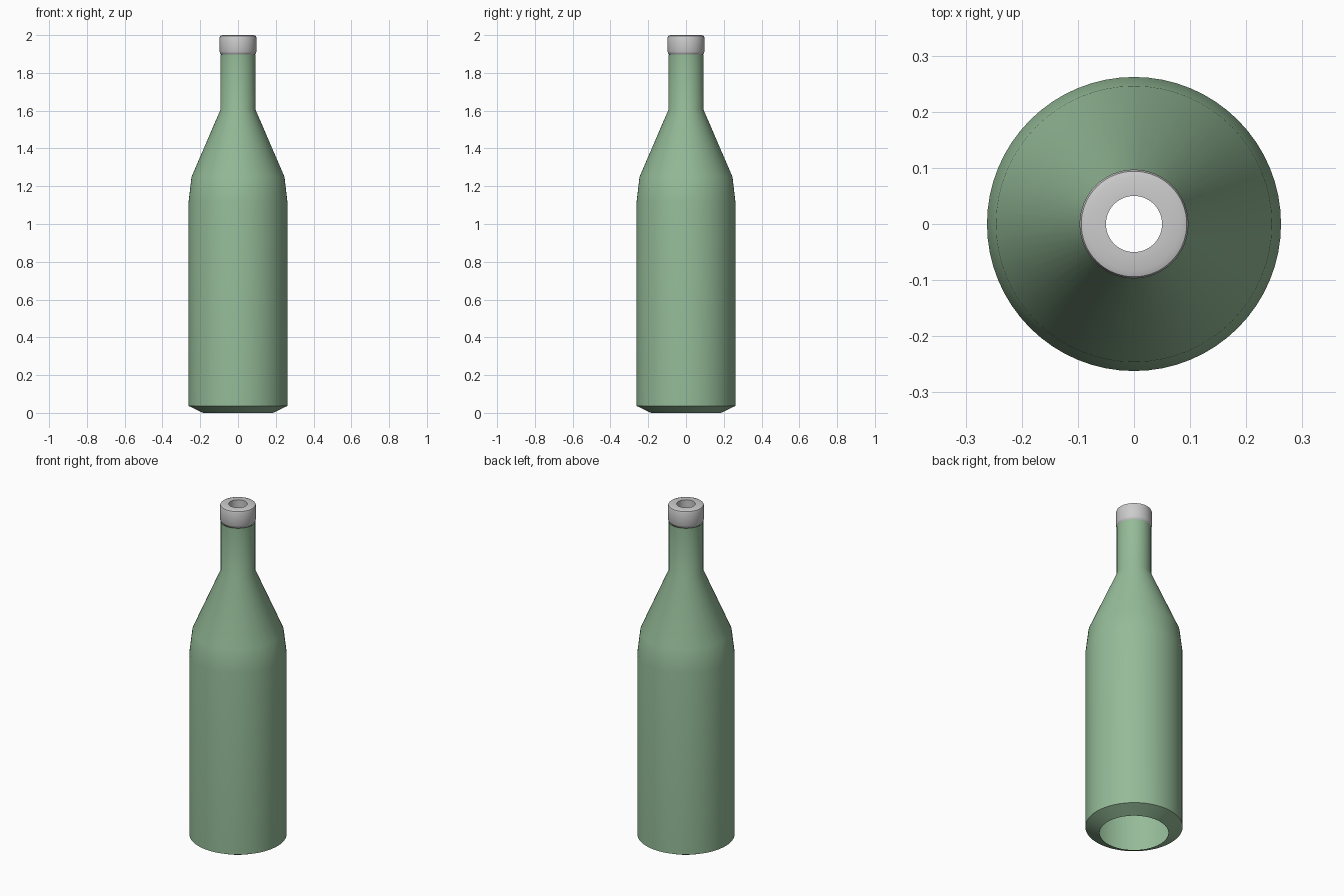
import bpy, bmesh, math

SIDES = 64

cube = bpy.data.objects.get("Cube")
if cube:
    bpy.data.objects.remove(cube, do_unlink=True)


def make_material(name, colour, roughness):
    mat = bpy.data.materials.new(name)
    mat.use_nodes = True
    mat.diffuse_color = (*colour, 1)
    shader = mat.node_tree.nodes["Principled BSDF"]
    shader.inputs["Base Color"].default_value = (*colour, 1)
    shader.inputs["Roughness"].default_value = roughness
    return mat


def lathe(name, profile, material, closed=False):
    """Spin a (radius, height) profile, listed from bottom to top outside, around z."""
    bm = bmesh.new()
    rings = []
    for radius, height in profile:
        rings.append([bm.verts.new((radius * math.cos(math.tau * i / SIDES),
                                    radius * math.sin(math.tau * i / SIDES),
                                    height)) for i in range(SIDES)])
    pairs = list(zip(rings, rings[1:]))
    if closed:
        pairs.append((rings[-1], rings[0]))
    for low, high in pairs:
        for i in range(SIDES):
            j = (i + 1) % SIDES
            bm.faces.new((low[i], low[j], high[j], high[i]))
    mesh = bpy.data.meshes.new(name)
    bm.to_mesh(mesh)
    bm.free()
    mesh.materials.append(material)
    obj = bpy.data.objects.new(name, mesh)
    bpy.context.collection.objects.link(obj)
    bpy.ops.object.select_all(action="DESELECT")
    obj.select_set(True)
    bpy.context.view_layer.objects.active = obj
    bpy.ops.object.shade_smooth_by_angle(angle=math.radians(30))
    return obj


green = make_material("green glass", (0.30, 0.50, 0.315), 0.4)
grey = make_material("pale grey", (0.60, 0.60, 0.60), 0.5)

# Hollow bottle: open base, chamfer, straight wall, shoulder and neck
lathe("bottle_body", [
    (0.185, 0.0), (0.262, 0.037), (0.262, 1.115),
    (0.246, 1.25), (0.093, 1.605), (0.093, 1.897),
], green)

# Ring-shaped cap with softened outer rims and a through hole
lathe("cap_ring", [
    (0.05, 1.892), (0.084, 1.892), (0.094, 1.904), (0.097, 1.912),
    (0.097, 1.988), (0.094, 1.996), (0.083, 2.0), (0.05, 2.0),
], grey, closed=True)
